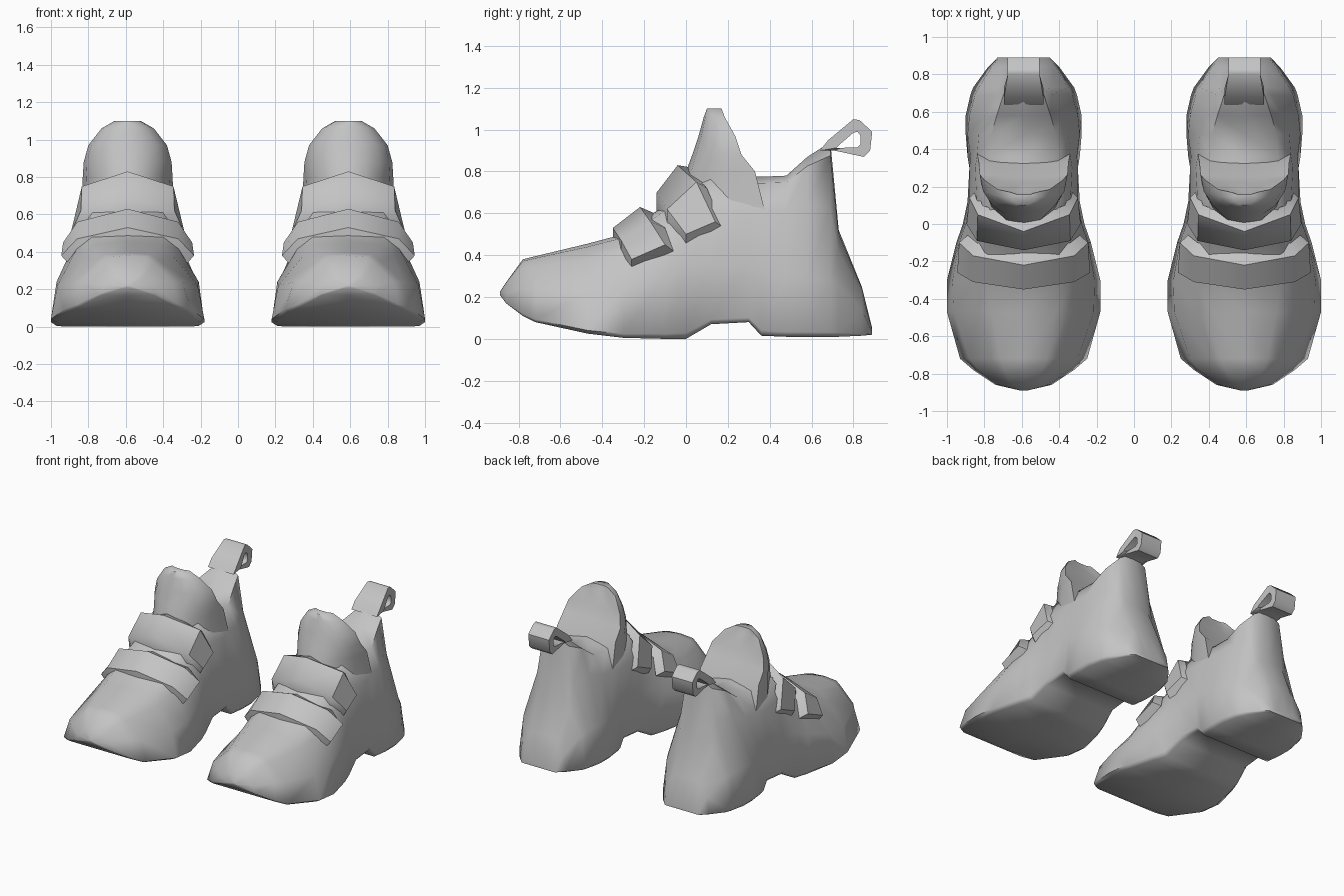
import bpy, bmesh, math

old = bpy.data.objects.get("Cube")
if old:
    bpy.data.objects.remove(old, do_unlink=True)

CX = 0.59  # distance of each boot from the middle

grey = bpy.data.materials.new("plain_grey")
grey.use_nodes = True
grey.diffuse_color = (0.55, 0.55, 0.55, 1)
grey.node_tree.nodes["Principled BSDF"].inputs["Base Color"].default_value = (0.55, 0.55, 0.55, 1)


def loft(name, rings, cyclic=False, angle=60):
    """Skin closed rings of points, then mirror the part to the other boot."""
    bm = bmesh.new()
    vr = [[bm.verts.new((x + CX, y, z)) for x, y, z in r] for r in rings]
    n = len(vr[0])
    pairs = list(zip(vr, vr[1:])) + ([(vr[-1], vr[0])] if cyclic else [])
    for a, b in pairs:
        for i in range(n):
            j = (i + 1) % n
            bm.faces.new((a[i], a[j], b[j], b[i]))
    if not cyclic:
        bm.faces.new(vr[0])
        bm.faces.new(vr[-1])
    bmesh.ops.recalc_face_normals(bm, faces=bm.faces)
    me = bpy.data.meshes.new(name)
    bm.to_mesh(me)
    bm.free()
    me.materials.append(grey)
    ob = bpy.data.objects.new(name, me)
    bpy.context.collection.objects.link(ob)
    bpy.ops.object.select_all(action='DESELECT')
    ob.select_set(True)
    bpy.context.view_layer.objects.active = ob
    bpy.ops.object.shade_smooth_by_angle(angle=math.radians(angle))
    mir = ob.modifiers.new("other_boot", 'MIRROR')
    mir.use_mirror_merge = False
    return ob


def mirrored(half):
    """Complete a ring from its right half, which starts and ends on x = 0."""
    return half + [(-x, y, z) for x, y, z in half[-2:0:-1]]


# Boot body: y, sole z, sole half width, mid z, mid width, shoulder z, shoulder width, top z
sections = [
    (-.89, .21, .02, .215, .02, .22, .01, .225),
    (-.86, .17, .15, .22, .13, .26, .08, .27),
    (-.78, .11, .27, .24, .24, .34, .14, .38),
    (-.72, .08, .34, .24, .29, .35, .17, .395),
    (-.47, .025, .41, .22, .375, .38, .24, .455),
    (-.30, .005, .41, .24, .38, .42, .27, .50),
    (-.10, .0, .36, .30, .345, .50, .26, .64),
    (.0, .0, .325, .35, .31, .55, .25, .74),
    (.12, .07, .30, .35, .29, .62, .25, .80),
    (.30, .08, .29, .35, .29, .60, .26, .78),
    (.36, .015, .30, .35, .285, .62, .25, .775),
    (.48, .01, .31, .30, .30, .62, .24, .78),
    (.58, .01, .31, .30, .29, .65, .20, .87),
    (.69, .01, .285, .28, .26, .62, .15, .94),
    (.73, .01, .27, .26, .24, .42, .14, .52),
    (.84, .015, .19, .14, .17, .22, .12, .25),
    (.89, .02, .14, .03, .13, .04, .10, .05),
]
rings = []
for y, zb, wb, zm, wm, zs, ws, zt in sections:
    rings.append(mirrored([
        (0, y, zb), (wb * .93, y, zb), (wb, y, zb + (zm - zb) * .08),
        (wm, y, zm), (ws, y, zs), (ws * .72, y, zs + (zt - zs) * .8), (0, y, zt)]))
loft("boot_body", rings)

# Tongue: z, front y, edge y, half width
rings = []
for z, yf, ye, w in [(.60, -.05, .38, .25), (.80, .0, .33, .24), (.88, .03, .265, .235),
                     (.97, .06, .235, .21), (1.06, .085, .185, .14), (1.10, .10, .17, .07)]:
    arc = [math.pi * k / 8 for k in range(9)]
    ring = [(w * math.cos(a), ye - (ye - yf) * math.sin(a), z) for a in arc]
    ring += [(w * t, ye - .012, z) for t in (-.5, 0, .5)]
    rings.append(ring)
loft("tongue", rings)

# Straps: front inner, front outer, crest and back points at centre, corner and side
straps = {
    "lower_strap": [
        [(0, -.35, .45), (0, -.35, .53), (0, -.22, .63), (0, -.15, .60)],
        [(.25, -.31, .38), (.27, -.31, .47), (.27, -.17, .56), (.25, -.10, .53)],
        [(.31, -.26, .33), (.355, -.26, .38), (.345, -.10, .45), (.30, -.06, .42)]],
    "upper_strap": [
        [(0, -.14, .60), (0, -.14, .70), (0, -.04, .83), (0, .02, .82)],
        [(.22, -.09, .53), (.25, -.09, .62), (.245, .05, .75), (.22, .10, .72)],
        [(.26, .0, .43), (.305, .0, .50), (.29, .14, .56), (.25, .18, .53)]],
}
for name, half in straps.items():
    other = [[(-x, y, z) for x, y, z in r] for r in half[:0:-1]]
    loft(name, other + half, angle=50)

# Heel pull loop: outer and inner outline in side view, swept to the loop width
outer = [(.64, .90), (.68, .95), (.80, 1.05), (.83, 1.045), (.89, .99), (.88, .90), (.85, .87), (.71, .90)]
inner = [(.72, .913), (.73, .925), (.80, .985), (.82, .99), (.835, .97), (.835, .93), (.82, .915), (.74, .913)]
rings = []
for (yo, zo), (yi, zi) in zip(outer, inner):
    w = .105 if yo < .7 else .085
    rings.append([(-w, yo, zo), (w, yo, zo), (w, yi, zi), (-w, yi, zi)])
loft("heel_pull_loop", rings, cyclic=True, angle=50)
